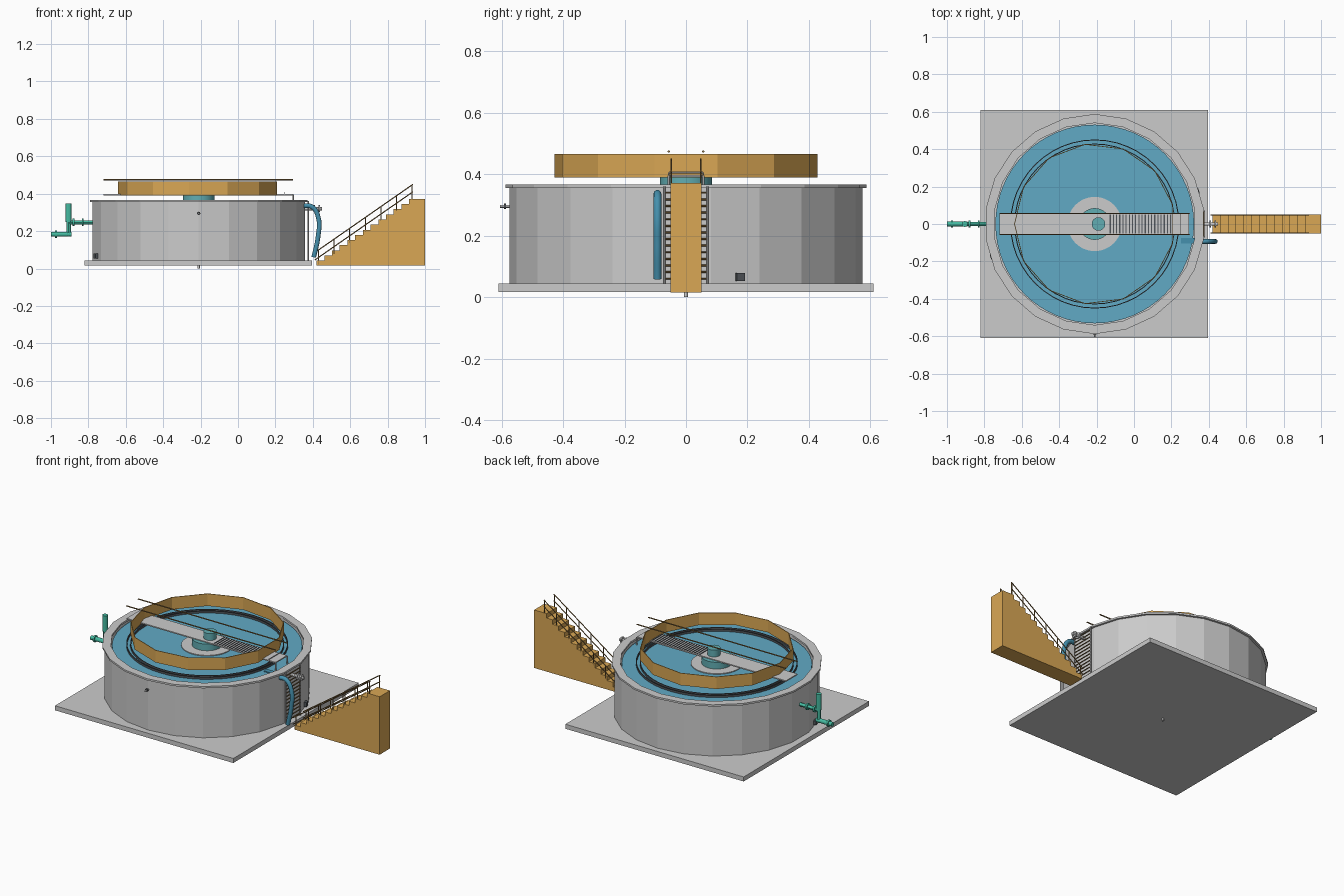
import bpy, math
from math import pi, cos, sin
from mathutils import Vector

if "Cube" in bpy.data.objects:
    bpy.data.objects.remove(bpy.data.objects["Cube"])

CX = -0.21  # tank axis


def mat(name, rgb):
    m = bpy.data.materials.new(name)
    m.diffuse_color = (*rgb, 1)
    m.use_nodes = True
    m.node_tree.nodes["Principled BSDF"].inputs["Base Color"].default_value = m.diffuse_color
    return m


ORANGE = mat("ochre", (0.70, 0.39, 0.09))
WATER = mat("water_blue", (0.12, 0.40, 0.56))
BLUE = mat("pipe_blue", (0.06, 0.28, 0.42))
GREEN = mat("pipe_green", (0.06, 0.50, 0.36))
TEAL = mat("drum_teal", (0.12, 0.42, 0.45))
DARK = mat("dark", (0.08, 0.09, 0.10))
BRONZE = mat("rail_bronze", (0.25, 0.15, 0.05))


def mesh(name, verts, faces, m=None):
    me = bpy.data.meshes.new(name)
    me.from_pydata(verts, [], faces)
    me.update()
    ob = bpy.data.objects.new(name, me)
    bpy.context.collection.objects.link(ob)
    if m:
        me.materials.append(m)
    return ob


def box(name, x0, x1, y0, y1, z0, z1, m=None):
    v = [(x, y, z) for x in (x0, x1) for y in (y0, y1) for z in (z0, z1)]
    f = [(0, 1, 3, 2), (4, 6, 7, 5), (0, 4, 5, 1), (2, 3, 7, 6), (0, 2, 6, 4), (1, 5, 7, 3)]
    return mesh(name, v, f, m)


def rod(name, a, b, r, m=None, n=12):
    a, b = Vector(a), Vector(b)
    d = b - a
    bpy.ops.mesh.primitive_cylinder_add(vertices=n, radius=r, depth=d.length, location=(a + b) / 2)
    ob = bpy.context.object
    ob.rotation_euler = d.to_track_quat('Z', 'Y').to_euler()
    ob.name = name
    if m:
        ob.data.materials.append(m)
    if n > 8:
        bpy.ops.object.shade_smooth_by_angle()
    return ob


def lathe(name, profile, n, m=None, phase=0.0):
    """Closed profile of (radius, z) swept around the tank axis."""
    k = len(profile)
    v = [(CX + r * cos(phase + 2 * pi * i / n), r * sin(phase + 2 * pi * i / n), z)
         for i in range(n) for r, z in profile]
    f = [(i * k + j, (i + 1) % n * k + j, (i + 1) % n * k + (j + 1) % k, i * k + (j + 1) % k)
         for i in range(n) for j in range(k)]
    return mesh(name, v, f, m)


def ring(name, ri, ro, z0, z1, n, m=None, phase=0.0):
    return lathe(name, [(ri, z0), (ro, z0), (ro, z1), (ri, z1)], n, m, phase)


def tube(name, pts, r, m):
    cu = bpy.data.curves.new(name, 'CURVE')
    cu.dimensions = '3D'
    cu.bevel_depth, cu.bevel_resolution, cu.use_fill_caps = r, 3, True
    sp = cu.splines.new('BEZIER')
    sp.bezier_points.add(len(pts) - 1)
    for p, co in zip(sp.bezier_points, pts):
        p.co = co
        p.handle_left_type = p.handle_right_type = 'AUTO'
    ob = bpy.data.objects.new(name, cu)
    bpy.context.collection.objects.link(ob)
    cu.materials.append(m)
    return ob


# slab and tank shell
box("base_slab", -0.82, 0.395, -0.61, 0.61, 0.016, 0.044)
ph = pi / 22
ring("tank_wall", 0.545, 0.575, 0.044, 0.357, 22, None, ph)
ring("tank_rim", 0.54, 0.588, 0.355, 0.366, 22, None, ph)
rod("drain_stub", (CX, 0, 0), (CX, 0, 0.02), 0.006)

# water with weir rings
rod("water", (CX, 0, 0.33), (CX, 0, 0.347), 0.531, WATER, 64)
ring("weir_outer", 0.447, 0.452, 0.347, 0.36, 48, DARK)
ring("weir_inner", 0.425, 0.43, 0.347, 0.36, 48, DARK)

# thirteen-sided baffle
ring("baffle", 0.427, 0.431, 0.39, 0.465, 13, ORANGE, pi / 13)

# centre well, drum and motor
rod("centre_well", (CX, 0, 0.34), (CX, 0, 0.352), 0.145, None, 48)
rod("drive_drum", (CX, 0, 0.35), (CX, 0, 0.393), 0.085, TEAL, 32)
rod("drive_motor", (-0.19, 0, 0.39), (-0.19, 0, 0.44), 0.036, TEAL, 24)

# bridge walkway, grating and handrails
box("bridge_deck", -0.72, 0.295, -0.056, 0.056, 0.391, 0.398)
for i in range(20):
    x = -0.13 + i * 0.017
    box("grating_bar", x, x + 0.006, -0.05, 0.05, 0.398, 0.401, DARK)
for s in (-1, 1):
    y = s * 0.056
    rod("bridge_rail", (-0.72, y, 0.474), (0.295, y, 0.474), 0.004, BRONZE, 6)
    rod("bridge_leg", (0.295, y, 0.347), (0.295, y, 0.395), 0.004, None, 6)
    rod("bridge_hoop_side", (0.25, y, 0.398), (0.25, y, 0.405), 0.003, None, 6)
rod("bridge_hoop", (0.25, -0.056, 0.405), (0.25, 0.056, 0.405), 0.003, None, 6)

# stair block: stepped profile extruded across y
N, X0, X1, Z0, Z1 = 13, 0.42, 0.915, 0.015, 0.372
dx, dz = (X1 - X0) / (N - 1), (Z1 - Z0) / N
prof = [(1.0, Z0)]
for i in range(N):
    prof = prof[:]
    prof += [(X0 + i * dx, Z0 + i * dz), (X0 + i * dx, Z0 + (i + 1) * dz)]
prof.append((1.0, Z1))
k = len(prof)
sv = [(x, y, z) for y in (-0.05, 0.05) for x, z in prof]
sf = [tuple(range(k)), tuple(range(2 * k - 1, k - 1, -1))]
sf += [(j, k + j, k + (j + 1) % k, (j + 1) % k) for j in range(k)]
mesh("stairs", sv, sf, ORANGE)

# stair handrails
for s in (-1, 1):
    y = s * 0.048
    for h in (0.0, -0.04):
        rod("stair_rail", (0.41, y, 0.085 + h), (0.935, y, 0.45 + h), 0.003, BRONZE, 6)
    for i in range(7):
        x = 0.43 + i * 0.0835
        zt = 0.085 + (x - 0.41) * 0.695
        rod("stair_post", (x, y, zt - 0.078), (x, y, zt), 0.003, BRONZE, 6)

# wall ladder
for s in (-1, 1):
    rod("ladder_side", (0.375, s * 0.07, 0.044), (0.375, s * 0.07, 0.36), 0.004, None, 6)
for i in range(14):
    z = 0.06 + i * 0.0215
    rod("ladder_rung", (0.375, -0.07, z), (0.375, 0.07, z), 0.003, BRONZE, 6)

# blue overflow pipe and its intake
tube("overflow_pipe", [(0.345, -0.093, 0.335), (0.395, -0.093, 0.33), (0.43, -0.093, 0.27),
                       (0.428, -0.093, 0.17), (0.405, -0.093, 0.06)], 0.013, BLUE)
box("overflow_trough", 0.25, 0.335, -0.105, -0.075, 0.335, 0.352, BLUE)

# outlet valve beside the stairs
rod("outlet_pipe", (0.35, 0, 0.32), (0.45, 0, 0.32), 0.009)
for x in (0.405, 0.43):
    rod("outlet_flange", (x, 0, 0.32), (x + 0.008, 0, 0.32), 0.019)

# green inlet pipework
rod("inlet_low", (-1.0, 0, 0.183), (-0.89, 0, 0.183), 0.013, GREEN)
rod("inlet_riser", (-0.905, 0, 0.172), (-0.905, 0, 0.26), 0.011, GREEN)
rod("inlet_vent", (-0.905, 0, 0.25), (-0.905, 0, 0.348), 0.016, GREEN)
rod("inlet_feed", (-0.905, 0, 0.247), (-0.77, 0, 0.247), 0.011, GREEN)
for x, z in ((-0.978, 0.183), (-0.885, 0.247), (-0.835, 0.247)):
    rod("inlet_flange", (x, 0, z), (x + 0.01, 0, z), 0.02, GREEN)

# small wall fittings
rod("front_spout", (CX, -0.56, 0.295), (CX, -0.605, 0.295), 0.005)
rod("front_spout_flange", (CX, -0.585, 0.295), (CX, -0.592, 0.295), 0.009, DARK)
for a in (radians for radians in (0.31, 0.31 + pi)):
    b = box("wall_hatch", -0.012, 0.012, -0.014, 0.014, -0.013, 0.013, DARK)
    b.location = (CX + 0.573 * cos(a), 0.573 * sin(a), 0.066)
    b.rotation_euler.z = a
